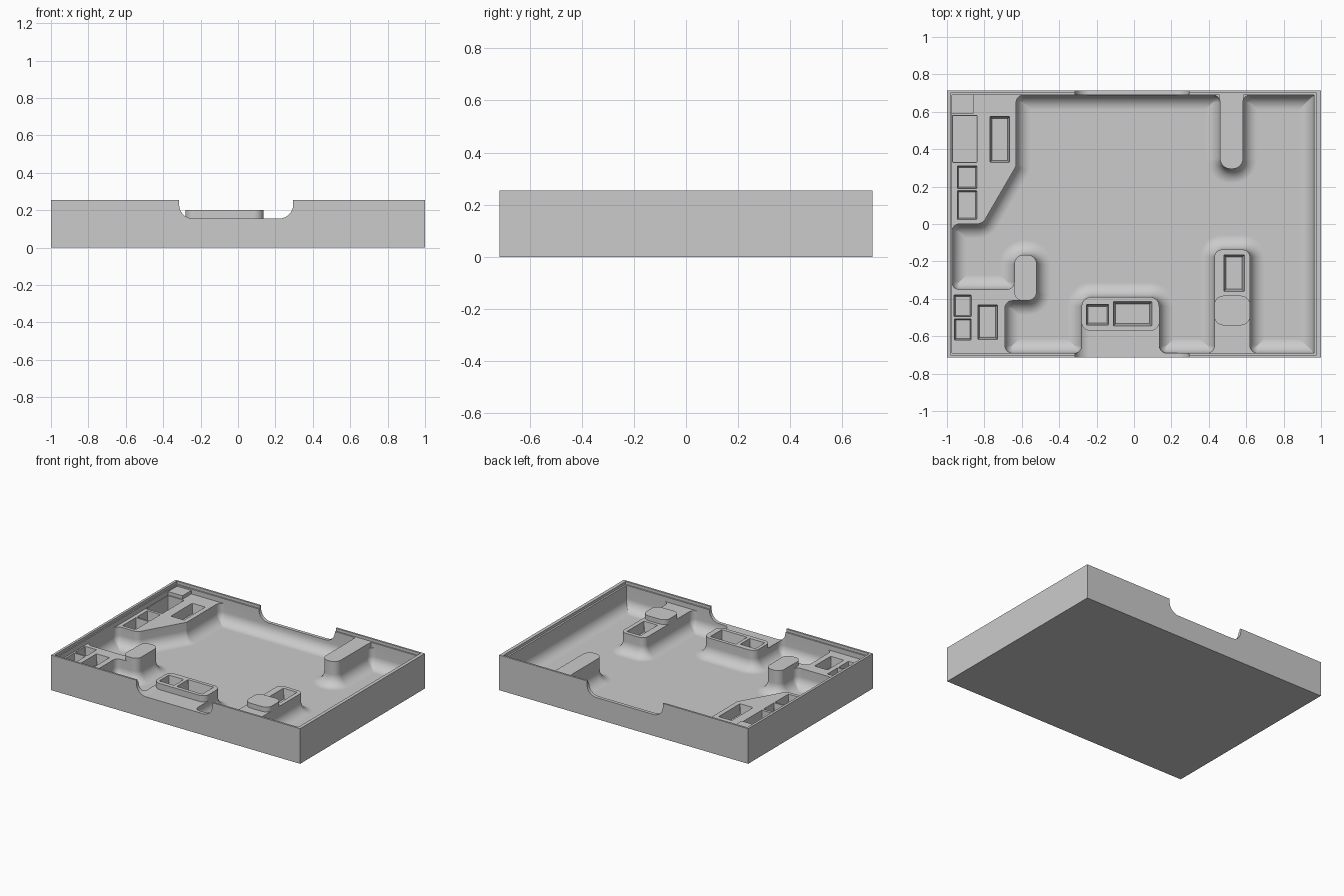
import bpy
import bmesh
import math
from mathutils import Matrix, Vector

cube = bpy.data.objects.get("Cube")
if cube:
    bpy.data.objects.remove(cube, do_unlink=True)

HALF_Y = 0.715
TOP = 0.255
LEDGE = 0.235
DECK = 0.2
FLOOR = 0.062
FILLET = 0.078
STEPS = 7
LEFT, RIGHT, SIDE = -0.973, 0.962, 0.69   # inner wall faces


def rounded(outline, inset):
    """Counter-clockwise outline of (x, y, radius), moved inward, corners rounded."""
    pts = []
    n = len(outline)
    for i in range(n):
        p = Vector(outline[i][:2])
        a = (p - Vector(outline[i - 1][:2])).normalized()
        b = (Vector(outline[(i + 1) % n][:2]) - p).normalized()
        na, nb = Vector((-a.y, a.x)), Vector((-b.y, b.x))
        corner = p + (na + nb) * inset / (1 + na.dot(nb))
        turn = math.atan2(a.x * b.y - a.y * b.x, a.dot(b))
        side = 1 if turn > 0 else -1
        radius = max(outline[i][2] - side * inset, 0.003)
        start = corner - a * radius * math.tan(abs(turn) / 2)
        centre = start + na * side * radius
        for k in range(STEPS + 1):
            pts.append(centre + Matrix.Rotation(turn * k / STEPS, 2) @ (start - centre))
    return pts


def loft(name, outline, levels):
    """Solid through (z, inset) levels of one outline."""
    bm = bmesh.new()
    rings = [[bm.verts.new((p.x, p.y, z)) for p in rounded(outline, d)] for z, d in levels]
    for low, high in zip(rings, rings[1:]):
        for i in range(len(low)):
            j = (i + 1) % len(low)
            bm.faces.new((low[i], low[j], high[j], high[i]))
    bm.faces.new(rings[0][::-1])
    bm.faces.new(rings[-1])
    bmesh.ops.recalc_face_normals(bm, faces=bm.faces)
    mesh = bpy.data.meshes.new(name)
    bm.to_mesh(mesh)
    bm.free()
    ob = bpy.data.objects.new(name, mesh)
    bpy.context.collection.objects.link(ob)
    return ob


def rect(x0, x1, y0, y1, r=0.003, back_r=None):
    q = r if back_r is None else back_r
    return [(x0, y0, r), (x1, y0, r), (x1, y1, q), (x0, y1, q)]


def box(name, x0, x1, y, z0, z1):
    bpy.ops.mesh.primitive_cube_add(size=2, location=((x0 + x1) / 2, 0, (z0 + z1) / 2))
    ob = bpy.context.object
    ob.name = name
    ob.scale = ((x1 - x0) / 2, y, (z1 - z0) / 2)
    bpy.ops.object.transform_apply(location=True, rotation=False, scale=True)
    return ob


def combine(body, tool, operation):
    mod = body.modifiers.new("shape", 'BOOLEAN')
    mod.operation = operation
    mod.solver = 'EXACT'
    mod.object = tool
    bpy.context.view_layer.objects.active = body
    bpy.ops.object.modifier_apply(modifier=mod.name)
    bpy.data.objects.remove(tool, do_unlink=True)


# Outer block, stepped rim and lowered deck
tray = box("tray", -1, 1, HALF_Y, 0, TOP)
combine(tray, box("rim_cut", -0.982, 0.975, HALF_Y - 0.014, LEDGE, 0.4), 'DIFFERENCE')
combine(tray, box("deck_cut", LEFT, RIGHT, SIDE, DECK, 0.4), 'DIFFERENCE')

# Wide notches through the front and back walls
for y0, y1 in ((-0.8, -0.385), (0.67, 0.8)):
    notch = loft("notch_cut", rect(-0.315, 0.295, 0.155, 0.5, 0.075, 0.003),
                 [(-y1, 0), (-y0, 0)])
    notch.data.transform(Matrix.Rotation(math.pi / 2, 4, 'X'))
    combine(tray, notch, 'DIFFERENCE')

# Raised pads, slightly oversize so the basin trims them flush:
# front platform, two knobs, back peninsula, corner post
pads = [
    (rect(-0.28, 0.135, -0.57, -0.39, 0.05), DECK),
    (rect(-0.64, -0.52, -0.41, -0.165, 0.05), LEDGE),
    (rect(0.43, 0.62, -0.54, -0.385, 0.05), LEDGE),
    (rect(0.46, 0.583, 0.295, 0.695, 0.055, 0.003), LEDGE),
    (rect(-0.976, -0.86, 0.59, 0.695), 0.225)]
for outline, top in pads:
    combine(tray, loft("pad", outline, [(0.15, -0.002), (top, -0.002)]), 'UNION')

# Basin with filleted base, wrapping around the blocks and peninsulas
basin = [
    (-0.69, -SIDE, 0.04), (-0.28, -SIDE, 0.04),
    (-0.28, -0.39, 0.05), (0.135, -0.39, 0.05),
    (0.135, -SIDE, 0.04), (0.43, -SIDE, 0.04),
    (0.43, -0.137, 0.04), (0.62, -0.137, 0.04),
    (0.62, -SIDE, 0.04), (RIGHT, -SIDE, 0.003),
    (RIGHT, SIDE, 0.003), (0.583, SIDE, 0.04),
    (0.583, 0.295, 0.055), (0.46, 0.295, 0.055),
    (0.46, SIDE, 0.04), (-0.63, SIDE, 0.04),
    (-0.63, 0.31, 0.02), (-0.81, 0, 0.05),
    (LEFT, 0, 0.04), (LEFT, -0.35, 0.04),
    (-0.64, -0.35, 0.04), (-0.64, -0.165, 0.05),
    (-0.52, -0.165, 0.05), (-0.52, -0.41, 0.05),
    (-0.69, -0.41, 0.04)]
levels = [(0.4, 0)]
for k in range(9):
    t = math.pi / 2 * k / 8
    levels.append((FLOOR + FILLET * (1 - math.sin(t)), FILLET * (1 - math.cos(t))))
combine(tray, loft("basin_cut", basin, levels), 'DIFFERENCE')

# Pockets sunk into the deck: extents, floor height, wall taper
pockets = [
    (-0.835, -0.73, -0.617, -0.432, 0.127, 0.01),
    (-0.97, -0.84, 0.33, 0.58, 0.07, 0.002), (-0.77, -0.665, 0.33, 0.575, 0.131, 0.01),
    (-0.945, -0.84, 0.19, 0.31, 0.13, 0.007), (-0.945, -0.84, 0.025, 0.178, 0.129, 0.007),
    (-0.962, -0.87, -0.495, -0.38, 0.13, 0.007), (-0.96, -0.871, -0.62, -0.507, 0.132, 0.007),
    (-0.255, -0.135, -0.54, -0.43, 0.13, 0.01), (-0.11, 0.095, -0.545, -0.415, 0.12, 0.012),
    (0.48, 0.59, -0.36, -0.165, 0.13, 0.012)]
for x0, x1, y0, y1, z, taper in pockets:
    combine(tray, loft("pocket_cut", rect(x0, x1, y0, y1),
                       [(z, taper), (DECK, 0), (0.3, 0)]), 'DIFFERENCE')

# Material and shading
grey = bpy.data.materials.new("plain grey")
grey.use_nodes = True
colour = (0.6, 0.6, 0.6, 1)
grey.diffuse_color = colour
grey.node_tree.nodes["Principled BSDF"].inputs["Base Color"].default_value = colour
tray.data.materials.clear()
tray.data.materials.append(grey)
for face in tray.data.polygons:
    face.material_index = 0

bpy.ops.object.select_all(action='DESELECT')
tray.select_set(True)
bpy.context.view_layer.objects.active = tray
bpy.ops.object.shade_smooth_by_angle(angle=math.radians(30))
normals = tray.modifiers.new("even_normals", 'WEIGHTED_NORMAL')
normals.keep_sharp = True
